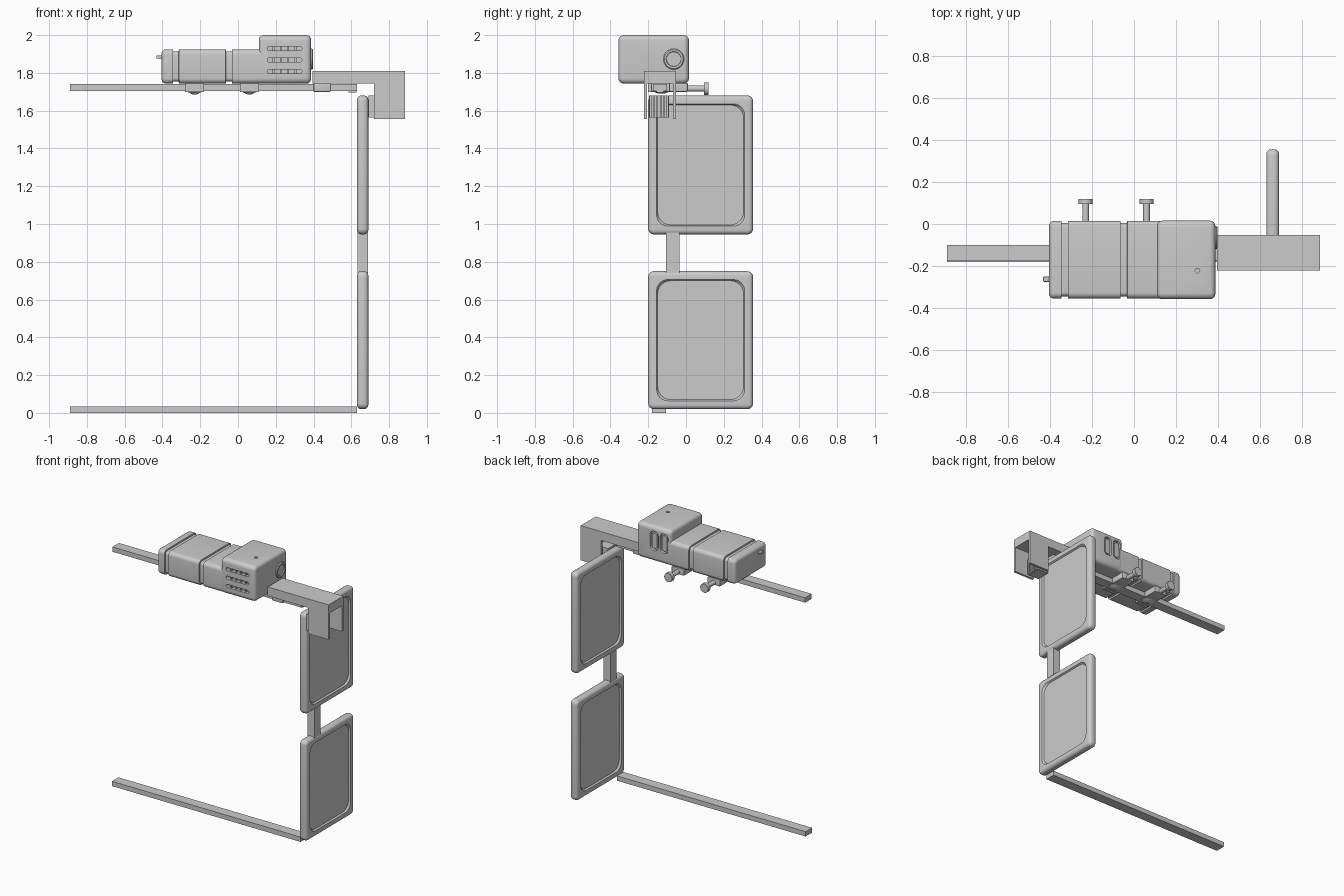
import bpy, bmesh, math
from mathutils import Matrix, Vector

if "Cube" in bpy.data.objects:
    bpy.data.objects.remove(bpy.data.objects["Cube"])


def finish(name, bm, angle=35):
    bmesh.ops.recalc_face_normals(bm, faces=bm.faces)
    me = bpy.data.meshes.new(name)
    bm.to_mesh(me)
    bm.free()
    me.shade_smooth()
    me.set_sharp_from_angle(angle=math.radians(angle))
    ob = bpy.data.objects.new(name, me)
    bpy.context.collection.objects.link(ob)
    return ob


def box(name, x0, x1, y0, y1, z0, z1, bevel=0):
    bm = bmesh.new()
    m = Matrix.Translation(((x0 + x1) / 2, (y0 + y1) / 2, (z0 + z1) / 2))
    bmesh.ops.create_cube(bm, size=1, matrix=m @ Matrix.Diagonal((x1 - x0, y1 - y0, z1 - z0, 1)))
    if bevel:
        bmesh.ops.bevel(bm, geom=bm.edges[:], offset=bevel, segments=3, profile=0.5, affect='EDGES')
    return finish(name, bm)


def loft(name, rect, sections, axis='X', n=6):
    """Loft rounded rectangles; each section is (position, inset, corner radius)."""
    a0, a1, b0, b1 = rect
    bm = bmesh.new()
    rings = []
    for p, inset, r in sections:
        ring = []
        for k, (sa, sb) in enumerate([(1, 1), (-1, 1), (-1, -1), (1, -1)]):
            ca = (a1 - inset - r) if sa > 0 else (a0 + inset + r)
            cb = (b1 - inset - r) if sb > 0 else (b0 + inset + r)
            for i in range(n + 1):
                t = math.pi / 2 * (k + i / n)
                a, b = ca + r * math.cos(t), cb + r * math.sin(t)
                ring.append(bm.verts.new((p, a, b) if axis == 'X' else (a, p, b)))
        rings.append(ring)
    for u, v in zip(rings, rings[1:]):
        for i in range(len(u)):
            j = (i + 1) % len(u)
            bm.faces.new((u[i], u[j], v[j], v[i]))
    bm.faces.new(rings[0])
    bm.faces.new(rings[-1])
    return finish(name, bm)


def turned(name, origin, direction, profile, n=32):
    """Lathe (distance, radius) pairs along a direction."""
    bm = bmesh.new()
    q = Vector((0, 0, 1)).rotation_difference(Vector(direction))
    rings = [[bm.verts.new(Vector(origin) + q @ Vector((r * math.cos(2 * math.pi * i / n),
              r * math.sin(2 * math.pi * i / n), d))) for i in range(n)] for d, r in profile]
    for u, v in zip(rings, rings[1:]):
        for i in range(n):
            j = (i + 1) % n
            bm.faces.new((u[i], u[j], v[j], v[i]))
    bm.faces.new(rings[0])
    bm.faces.new(rings[-1])
    return finish(name, bm)


def rounded_end(x, direction, r, corner, steps=4):
    """Quarter-round end sections running outward from x towards direction."""
    out = []
    for i in range(steps + 1):
        t = math.pi / 2 * i / steps
        out.append((x - direction * r * (1 - math.sin(t)), r * (1 - math.cos(t)),
                    max(corner - r * (1 - math.cos(t)), 0.004)))
    return out


def cut(target, cutters):
    for c in cutters:
        m = target.modifiers.new("cut", 'BOOLEAN')
        m.object, m.operation, m.solver = c, 'DIFFERENCE', 'EXACT'
    dg = bpy.context.evaluated_depsgraph_get()
    me = bpy.data.meshes.new_from_object(target.evaluated_get(dg))
    target.modifiers.clear()
    target.data = me
    me.set_sharp_from_angle(angle=math.radians(35))
    for c in cutters:
        bpy.data.objects.remove(c)


# Rails
box("bottom_rail", -0.89, 0.63, -0.18, -0.105, 0, 0.035)
box("top_rail", -0.89, 0.63, -0.175, -0.10, 1.705, 1.74)

# Two cushioned plates with a recess on each side, joined by a post
for name, z0, z1 in (("lower_panel", 0.02, 0.75), ("upper_panel", 0.945, 1.68)):
    right = rounded_end(0.69, 1, 0.022, 0.03) + [(0.69, 0.044, 0.06), (0.678, 0.05, 0.07)]
    left = [(1.32 - p, i, r) for p, i, r in reversed(right)]
    loft(name, (-0.20, 0.355, z0, z1), left + right)
box("panel_post", 0.632, 0.688, -0.105, -0.035, 0.74, 0.955)

# Motor body with two band grooves
left = rounded_end(-0.405, -1, 0.025, 0.028)[::-1]
body = []
for a, b in ((-0.345, -0.313), (-0.065, -0.032)):
    body += [(a, 0, 0.028), (a + 0.001, 0.011, 0.02), (b - 0.001, 0.011, 0.02), (b, 0, 0.028)]
loft("motor_body", (-0.355, 0.015, 1.743, 1.925), left + body + [(0.14, 0, 0.028)])

# Motor head with vents, side slots and top hole
head = loft("motor_head", (-0.358, 0.016, 1.743, 2.0),
            rounded_end(0.11, -1, 0.025, 0.03)[::-1] + rounded_end(0.387, 1, 0.025, 0.03))
cutters = []
for z in (1.808, 1.868, 1.93):
    cutters.append(loft("vent_cutter", (0.155, 0.338, z - 0.011, z + 0.011),
                        [(-0.4, 0, 0.01), (-0.335, 0, 0.01)], 'Y'))
for x in (0.165, 0.245):
    cutters.append(loft("slot_cutter", (x - 0.033, x + 0.033, 1.825, 1.965),
                        [(-0.005, 0, 0.03), (0.05, 0, 0.03)], 'Y'))
cutters.append(turned("hole_cutter", (0.302, -0.222, 1.98), (0, 0, 1), [(0, 0.011), (0.05, 0.011)]))
cut(head, cutters)
for z in (1.808, 1.868, 1.93):
    for i in range(4):
        x = 0.188 + i * 0.039
        box("vent_rib", x - 0.005, x + 0.005, -0.35, -0.33, z - 0.012, z + 0.012)
for x in (0.165, 0.245):
    loft("slot_insert", (x - 0.02, x + 0.02, 1.838, 1.952), [(-0.01, 0, 0.019), (0.012, 0, 0.019)], 'Y')

# Side dial and rear pin
turned("side_dial", (0.38, -0.065, 1.873), (1, 0, 0),
       [(0, 0.055), (0.012, 0.055), (0.017, 0.05), (0.017, 0.04), (0.010, 0.038)])
box("rear_pin", -0.432, -0.40, -0.275, -0.25, 1.875, 1.893, 0.004)

# Rail clamps with thumbscrews
for x in (-0.23, 0.06):
    box("clamp_block", x - 0.05, x + 0.05, -0.10, 0.01, 1.70, 1.746, 0.004)
    box("clamp_lip", x - 0.05, x + 0.05, -0.20, -0.175, 1.70, 1.746)
    turned("thumbscrew", (x, 0.0, 1.717), (0, 1, 0),
           [(0, 0.016), (0.094, 0.016), (0.094, 0.033), (0.118, 0.033), (0.12, 0.031)])
    turned("clamp_foot", (x, -0.13, 1.71), (0, 0, -1),
           [(0, 0.048), (0.008, 0.048), (0.014, 0.03), (0.02, 0.018)])

# Rail end fittings below the bracket
box("rail_sleeve", 0.40, 0.49, -0.185, -0.085, 1.70, 1.748, 0.004)
box("rail_tip", 0.585, 0.628, -0.155, -0.12, 1.695, 1.71)

# Hanging bracket: solid arm, two cheek plates and ribbed jaw
box("bracket_arm", 0.395, 0.885, -0.222, -0.052, 1.745, 1.81)
for y in (-0.222, -0.068):
    box("bracket_cheek", 0.72, 0.885, y, y + 0.016, 1.557, 1.75)
box("jaw_block", 0.69, 0.775, -0.195, -0.09, 1.563, 1.68)
for i in range(6):
    y = -0.192 + i * 0.018
    box("jaw_rib", 0.775, 0.787, y, y + 0.009, 1.563, 1.68)
